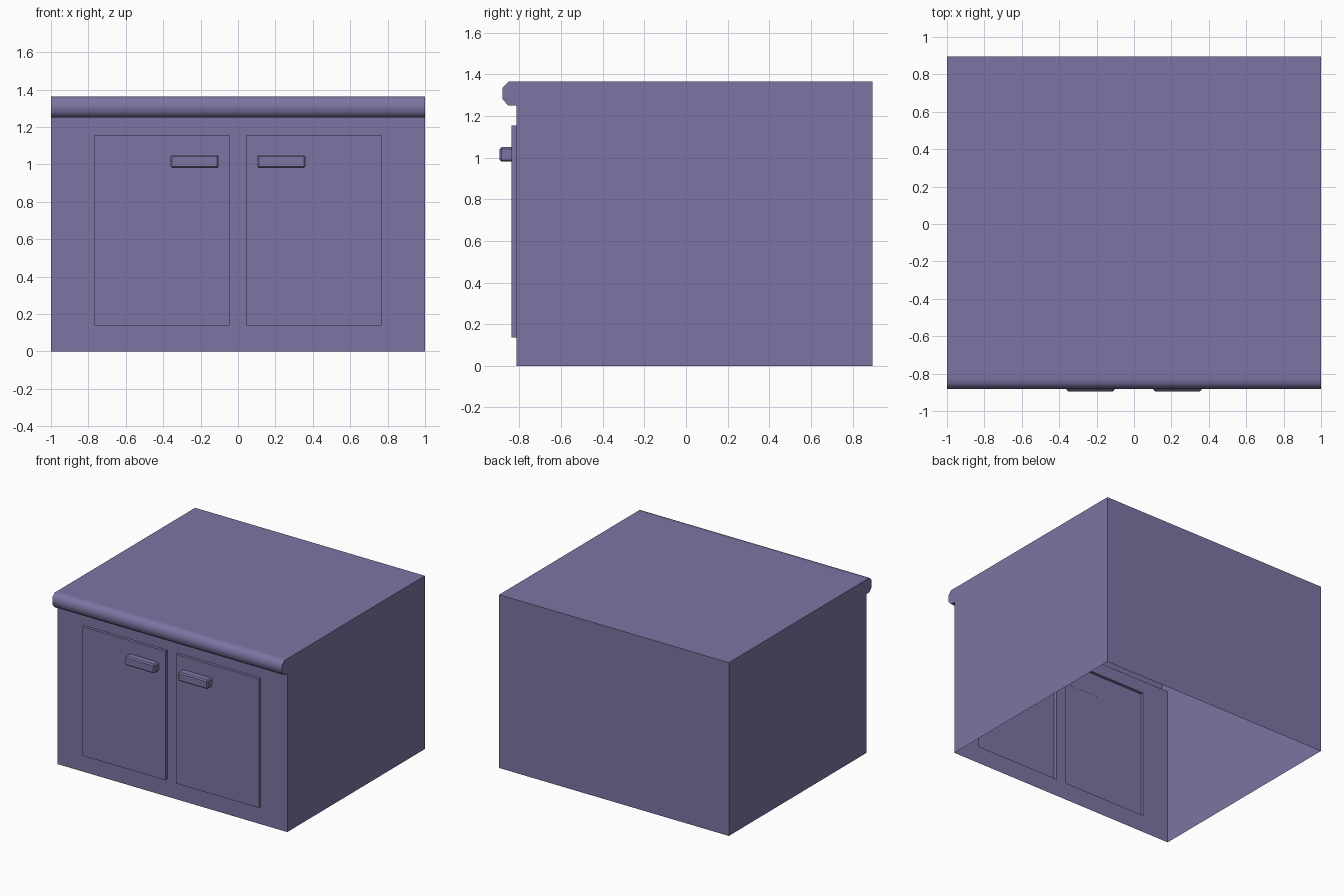
import bpy
import bmesh
from math import radians
from mathutils import Vector

cube = bpy.data.objects.get("Cube")
if cube:
    bpy.data.objects.remove(cube, do_unlink=True)

FRONT, DOOR_FRONT = -0.815, -0.838
DOOR_IN, DOOR_OUT, DOOR_LOW, DOOR_HIGH = 0.045, 0.768, 0.137, 1.153

# Single painted colour
paint = bpy.data.materials.new("dusty_purple")
paint.use_nodes = True
colour = (0.202, 0.178, 0.366, 1)
paint.diffuse_color = colour
paint.node_tree.nodes["Principled BSDF"].inputs["Base Color"].default_value = colour


def make_object(name, bm, smooth_angle):
    mesh = bpy.data.meshes.new(name)
    bm.to_mesh(mesh)
    bm.free()
    mesh.materials.append(paint)
    obj = bpy.data.objects.new(name, mesh)
    bpy.context.collection.objects.link(obj)
    bpy.ops.object.select_all(action="DESELECT")
    obj.select_set(True)
    bpy.context.view_layer.objects.active = obj
    bpy.ops.object.shade_smooth_by_angle(angle=radians(smooth_angle))
    return obj


def front_faces(bm):
    return [f for f in bm.faces
            if abs(f.calc_center_median().y - FRONT) < 0.001 and abs(f.normal.y) > 0.9]


# Cabinet shell: side profile with a rounded counter lip, open underneath
profile = [(FRONT, 0), (FRONT, 1.25), (-0.853, 1.25), (-0.881, 1.28), (-0.881, 1.335),
           (-0.853, 1.364), (-0.82, 1.364), (0.895, 1.364), (0.895, 0)]
bm = bmesh.new()
right = [bm.verts.new((-1, y, z)) for y, z in profile]
left = [bm.verts.new((1, y, z)) for y, z in profile]
for i in range(len(profile) - 1):
    bm.faces.new((right[i], left[i], left[i + 1], right[i + 1]))
bm.faces.new(right)
bm.faces.new(left[::-1])
bm.normal_update()

# Cut the door outlines into the front wall
cuts = [(Vector((x, 0, 0)), Vector((1, 0, 0))) for x in (-DOOR_OUT, -DOOR_IN, DOOR_IN, DOOR_OUT)]
cuts += [(Vector((0, 0, z)), Vector((0, 0, 1))) for z in (DOOR_LOW, DOOR_HIGH)]
for point, normal in cuts:
    faces = front_faces(bm)
    edges = {e for f in faces for e in f.edges}
    verts = {v for f in faces for v in f.verts}
    bmesh.ops.bisect_plane(bm, geom=list(verts) + list(edges) + faces,
                           plane_co=point, plane_no=normal, dist=0.0001)
    bm.normal_update()

# Push the two doors out of the wall
doors = []
for f in front_faces(bm):
    c = f.calc_center_median()
    if DOOR_IN < abs(c.x) < DOOR_OUT and DOOR_LOW < c.z < DOOR_HIGH:
        doors.append(f)
for f in bmesh.ops.extrude_discrete_faces(bm, faces=doors)["faces"]:
    for v in f.verts:
        v.co.y = DOOR_FRONT
bm.normal_update()
make_object("cabinet_body", bm, 50)

# Handles: blocks with chamfered front edges
for name, side in (("left_handle", 1), ("right_handle", -1)):
    bm = bmesh.new()
    bmesh.ops.create_cube(bm, size=1)
    bmesh.ops.scale(bm, vec=(0.258, 0.058, 0.07), verts=bm.verts)
    bmesh.ops.translate(bm, vec=(side * 0.232, -0.866, 1.015), verts=bm.verts)
    edges = [e for e in bm.edges if min(v.co.y for v in e.verts) < -0.87]
    bmesh.ops.bevel(bm, geom=edges, offset=0.009, segments=1, affect="EDGES")
    make_object(name, bm, 30)
